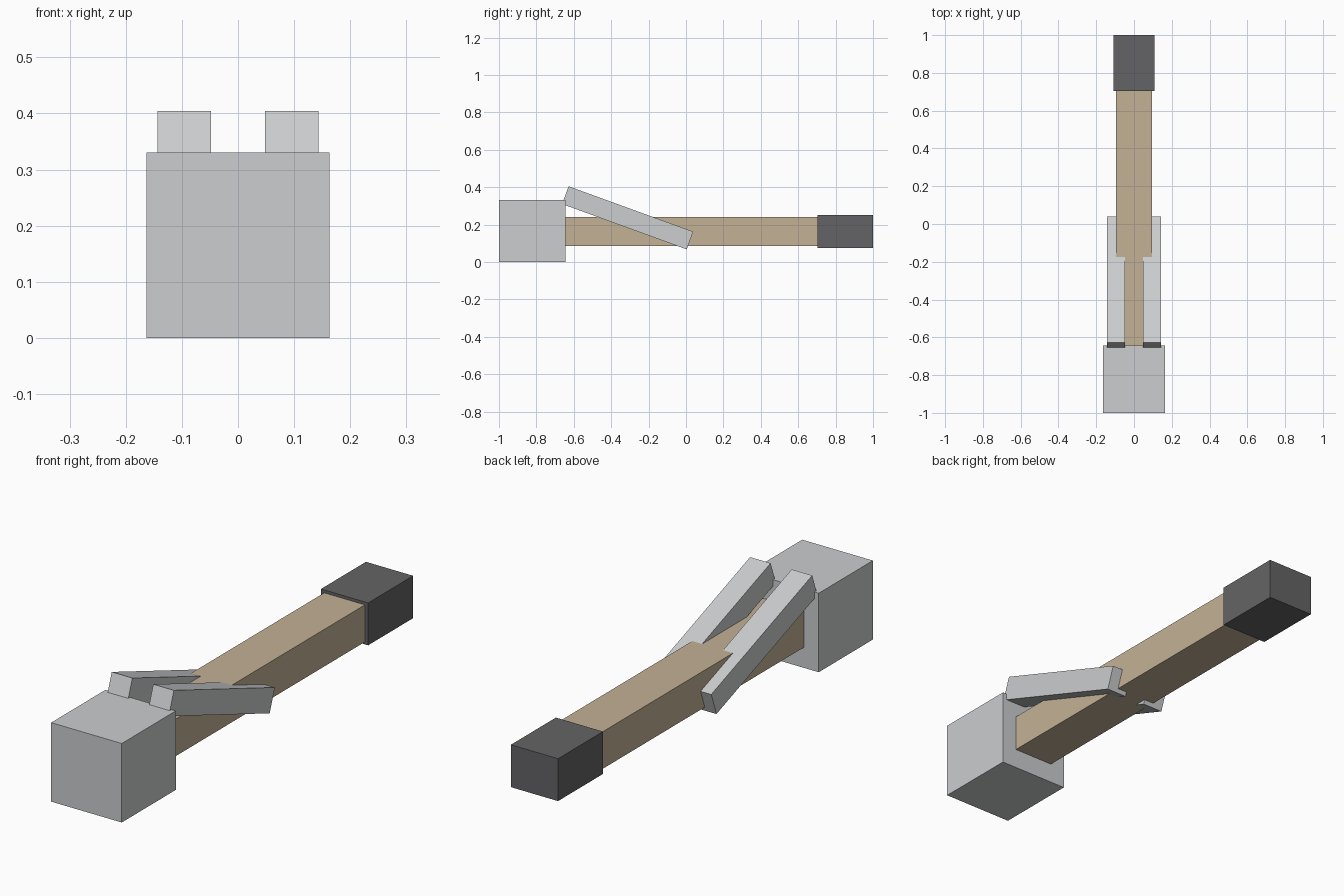
import bpy, math

if "Cube" in bpy.data.objects:
    bpy.data.objects.remove(bpy.data.objects["Cube"])


def material(name, rgb):
    m = bpy.data.materials.new(name)
    m.diffuse_color = (*rgb, 1.0)
    m.use_nodes = True
    m.node_tree.nodes["Principled BSDF"].inputs["Base Color"].default_value = m.diffuse_color
    return m


steel = material("light_grey_steel", (0.60, 0.61, 0.62))
wood = material("tan_wood", (0.55, 0.44, 0.30))
rubber = material("dark_grey_grip", (0.127, 0.127, 0.133))


def box(name, centre, size, mat, tilt=0.0):
    bpy.ops.mesh.primitive_cube_add(size=1)
    ob = bpy.context.object
    ob.name = name
    ob.location = centre
    ob.scale = size
    ob.rotation_euler = (tilt, 0, 0)
    ob.data.materials.append(mat)
    return ob


def span_box(name, half_width, y0, y1, z0, z1, mat):
    return box(name, (0, (y0 + y1) / 2, (z0 + z1) / 2),
               (2 * half_width, y1 - y0, z1 - z0), mat)


# Head block, wooden handle and end grip
span_box("hammer_head", 0.163, -1.0, -0.643, 0.0, 0.33, steel)
span_box("handle", 0.094, -0.65, 0.71, 0.085, 0.24, wood)
span_box("grip", 0.109, 0.703, 1.0, 0.075, 0.252, rubber)

# Pair of claws sloping down from the head along the handle
for side, label in ((-1, "left"), (1, "right")):
    box("claw_" + label, (side * 0.096, -0.312, 0.236),
        (0.095, 0.709, 0.101), steel, math.radians(-20))
